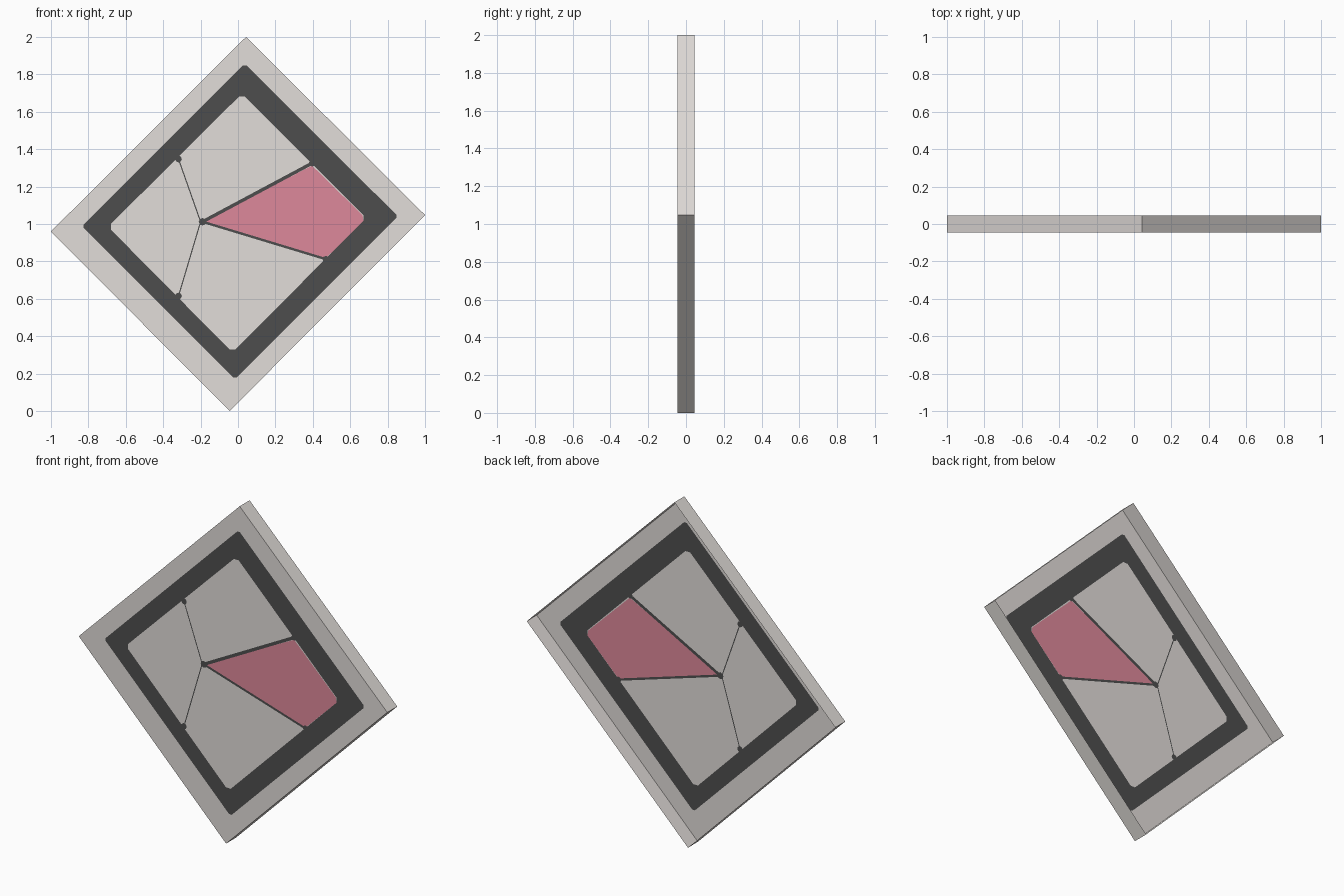
import bpy, bmesh, math
from mathutils import Vector

if "Cube" in bpy.data.objects:
    bpy.data.objects.remove(bpy.data.objects["Cube"])

HALF = 0.046  # half the tile depth


def material(name, rgb):
    m = bpy.data.materials.new(name)
    m.diffuse_color = (*rgb, 1)
    m.use_nodes = True
    m.node_tree.nodes["Principled BSDF"].inputs["Base Color"].default_value = m.diffuse_color
    return m


STONE, DARK, PINK = 0, 1, 2
MATS = [material("pale stone", (0.76, 0.725, 0.70)),
        material("charcoal", (0.076, 0.076, 0.076)),
        material("rose", (0.73, 0.247, 0.325))]
OUTLINE = [(-1, 0.96), (0.043, 2), (1, 1.048), (-0.045, 0)]


def chamfer(pts, c):
    out = []
    for i, p in enumerate(pts):
        p = Vector(p)
        for q in (pts[i - 1], pts[(i + 1) % len(pts)]):
            out.append(tuple(p + (Vector(q) - p).normalized() * c))
    return out


def strip(a, b, w):
    a, b = Vector(a), Vector(b)
    d = (b - a).normalized()
    s = Vector((-d.y, d.x)) * w / 2
    return [tuple(p) for p in (a + s, b + s, b - s, a - s)]


def knot(c, r):
    return [(c[0] + r * math.cos(-i * math.pi / 4), c[1] + r * math.sin(-i * math.pi / 4))
            for i in range(8)]


def inside(p, poly):
    """True when p lies in a convex clockwise outline."""
    return all((b[0] - a[0]) * (p[1] - a[1]) - (b[1] - a[1]) * (p[0] - a[0]) < 0
               for a, b in zip(poly, poly[1:] + poly[:1]))


def finish(name, bm):
    me = bpy.data.meshes.new(name)
    bm.to_mesh(me)
    bm.free()
    for m in MATS:
        me.materials.append(m)
    ob = bpy.data.objects.new(name, me)
    bpy.context.collection.objects.link(ob)


# Painted regions of the front, later ones on top
hub = (-0.19, 1.012)
regions = [
    # border band: dark outline, pale field inside it
    (chamfer([(-0.834, 0.987), (0.036, 1.857), (0.855, 1.041), (-0.017, 0.170)], 0.012), DARK),
    (chamfer([(-0.695, 0.985), (0.021, 1.697), (0.686, 1.032), (-0.03, 0.314)], 0.022), STONE),
    # rose panel
    ([(-0.19, 1.012), (0.396, 1.312), (0.666, 1.047), (0.671, 1.017), (0.470, 0.818)], PINK),
]
# dividers with knots at their ends
for start, end, width in ((hub, (0.396, 1.325), 0.018), (hub, (0.470, 0.812), 0.013),
                          ((-0.2, 1.012), (-0.318, 1.347), 0.006),
                          ((-0.2, 1.012), (-0.318, 0.615), 0.006)):
    regions.append((strip(start, end, width), DARK))
    regions.append((knot(end, 0.018), DARK))
regions.append((knot(hub, 0.02), DARK))

# Front face: cut along every region edge, then colour by region
bm = bmesh.new()
bm.faces.new([bm.verts.new((x, -HALF, z)) for x, z in reversed(OUTLINE)])
for poly, _ in regions:
    for a, b in zip(poly, poly[1:] + poly[:1]):
        bmesh.ops.bisect_plane(bm, geom=bm.verts[:] + bm.edges[:] + bm.faces[:], dist=1e-6,
                               plane_co=(a[0], 0, a[1]),
                               plane_no=Vector((b[1] - a[1], 0, a[0] - b[0])).normalized())
for f in bm.faces:
    c = f.calc_center_median()
    for poly, mat in regions:
        if inside((c.x, c.z), poly):
            f.material_index = mat
    if f.normal.y > 0:
        f.normal_flip()
finish("front_face", bm)

# Side walls; the back is open
bm = bmesh.new()
front = [bm.verts.new((x, -HALF, z)) for x, z in OUTLINE]
back = [bm.verts.new((x, HALF, z)) for x, z in OUTLINE]
for i in range(4):
    j = (i + 1) % 4
    bm.faces.new((front[i], front[j], back[j], back[i]))
finish("side_walls", bm)
